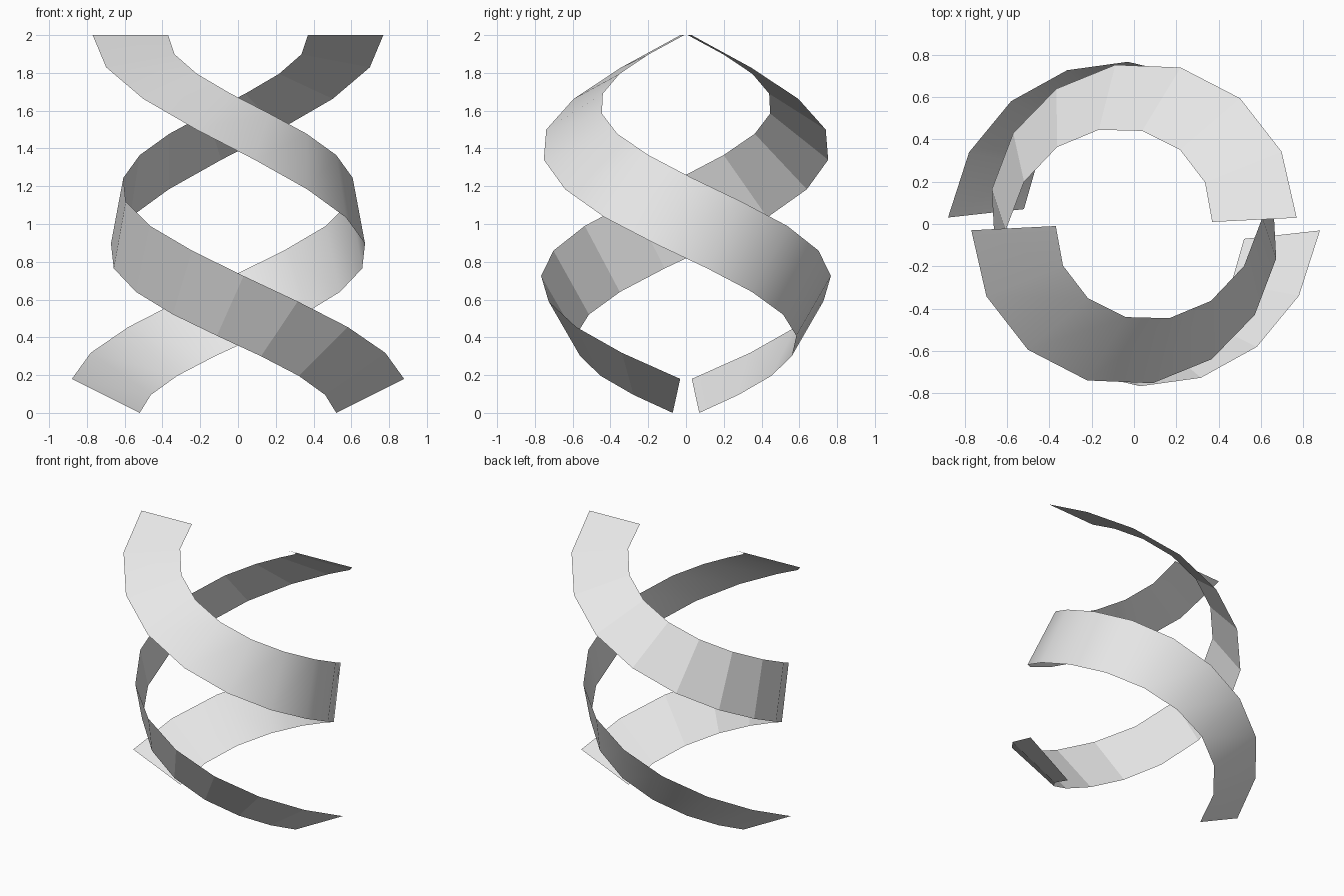
import bpy
import bmesh
import math
from mathutils import Vector

SEGMENTS = 15

# Stations along each ribbon edge, from top to bottom: radius, angle, height
UPPER_EDGE = [(.37, 1.5, 2), (.442, 85, 1.69), (.557, 159, 1.365),
              (.71, 229, .99), (.793, 293.5, .59), (.88, 358, .18)]
LOWER_EDGE = [(.77, 2.2, 2), (.772, 73.4, 1.5), (.715, 143, 1.035),
              (.643, 213, .64), (.573, 282.3, .3), (.525, 352.3, 0)]


def sample_edge(stations, t):
    """Smooth curve through the stations, evaluated at t from 0 to 1."""
    keys = [Vector(s) for s in stations]
    before = 3 * keys[0] - 3 * keys[1] + keys[2]
    after = 3 * keys[-1] - 3 * keys[-2] + keys[-3]
    keys = [before] + keys + [after]
    position = t * (len(stations) - 1)
    k = min(int(position + 1e-6), len(stations) - 2)
    s = position - k
    a, b, c, d = keys[k:k + 4]
    return b + (c - a) * s / 2 + (2 * a - 5 * b + 4 * c - d) * s**2 / 2 \
        + (3 * b - a - 3 * c + d) * s**3 / 2


def edge_point(stations, t, turn):
    radius, angle, height = sample_edge(stations, t)
    angle = math.radians(angle) + turn
    return (radius * math.cos(angle), radius * math.sin(angle), height)


def make_material(name, color):
    mat = bpy.data.materials.new(name)
    mat.use_nodes = True
    mat.diffuse_color = color
    mat.node_tree.nodes["Principled BSDF"].inputs["Base Color"].default_value = color
    return mat


def make_ribbon(name, turn, smooth, mat):
    bm = bmesh.new()
    previous = None
    for i in range(SEGMENTS + 1):
        t = i / SEGMENTS
        rung = [bm.verts.new(edge_point(edge, t, turn))
                for edge in (LOWER_EDGE, UPPER_EDGE)]
        if previous:
            face = bm.faces.new((previous[0], rung[0], rung[1], previous[1]))
            face.smooth = smooth
        previous = rung
    mesh = bpy.data.meshes.new(name)
    bm.to_mesh(mesh)
    bm.free()
    mesh.materials.append(mat)
    obj = bpy.data.objects.new(name, mesh)
    bpy.context.collection.objects.link(obj)
    return obj


cube = bpy.data.objects.get("Cube")
if cube:
    bpy.data.objects.remove(cube, do_unlink=True)

# Two matching twisted ribbons, half a turn apart: one faceted, one smooth
light_grey = make_material("light_grey", (.8, .8, .8, 1))
make_ribbon("faceted_ribbon", 0, False, light_grey)
make_ribbon("smooth_ribbon", math.pi, True, light_grey)
